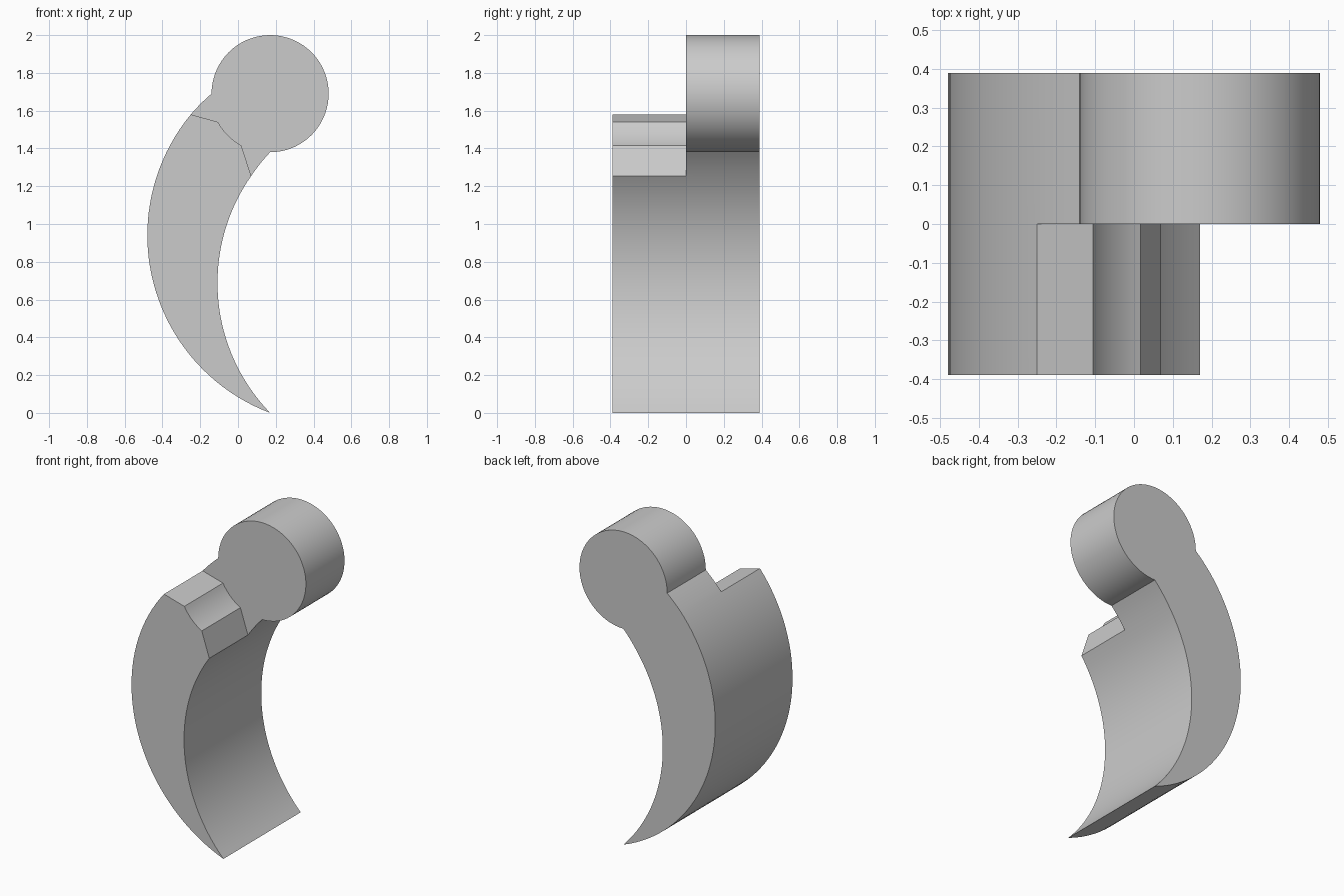
import bpy
import bmesh
from math import atan2, cos, sin, pi, radians

cube = bpy.data.objects.get("Cube")
if cube:
    bpy.data.objects.remove(cube, do_unlink=True)

HALF_DEPTH = 0.39
HEAD = (0.17, 1.69)      # centre of the round knuckle
OUTER = (0.525, 0.94)    # centre of the convex back curve
INNER = (0.88, 0.69)     # centre of the concave inner curve

# Profile corners (x, z)
TIP = (0.17, 0.0)
SHOULDER, THROAT = (-0.25, 1.58), (0.07, 1.255)
NOTCH_A, NOTCH_B = (-0.106, 1.54), (0.017, 1.416)
HEAD_LEFT, HEAD_BOTTOM = (-0.14, 1.69), (0.17, 1.38)


def arc(center, start, end, steps, long_way=False):
    """Points from start to end around a centre, exact at both ends."""
    def polar(p):
        dx, dz = p[0] - center[0], p[1] - center[1]
        return atan2(dz, dx), (dx * dx + dz * dz) ** 0.5
    (a, ra), (b, rb) = polar(start), polar(end)
    sweep = (b - a + pi) % (2 * pi) - pi
    if long_way:
        sweep -= 2 * pi if sweep > 0 else -2 * pi
    pts = [start]
    for i in range(1, steps):
        t = i / steps
        r = ra + (rb - ra) * t
        pts.append((center[0] + r * cos(a + sweep * t),
                    center[1] + r * sin(a + sweep * t)))
    return pts + [end]


# Profile stretches, each running clockwise as seen from the front
back_curve = arc(OUTER, TIP, SHOULDER, 40)
notch = [SHOULDER] + arc(HEAD, NOTCH_A, NOTCH_B, 10) + [THROAT]
inner_curve = arc(INNER, THROAT, TIP, 36)
head = (arc(OUTER, SHOULDER, HEAD_LEFT, 5)
        + arc(HEAD, HEAD_LEFT, HEAD_BOTTOM, 54, long_way=True)[1:]
        + arc(INNER, HEAD_BOTTOM, THROAT, 5)[1:])

front_loop = back_curve[:-1] + notch[:-1] + inner_curve[:-1]
full_loop = back_curve[:-1] + head[:-1] + inner_curve[:-1]
step_loop = head + notch[-2:0:-1]

bm = bmesh.new()
verts = {}


def vert(p, y):
    key = (round(p[0], 5), round(p[1], 5), y)
    if key not in verts:
        verts[key] = bm.verts.new((p[0], y, p[1]))
    return verts[key]


def cap(loop, y):
    bm.faces.new([vert(p, y) for p in loop])


def walls(loop, y0, y1):
    for p, q in zip(loop, loop[1:] + loop[:1]):
        bm.faces.new([vert(p, y0), vert(q, y0), vert(q, y1), vert(p, y1)])


# Front half ends at the notch, rear half carries the round knuckle
cap(front_loop, -HALF_DEPTH)
walls(front_loop, -HALF_DEPTH, 0.0)
cap(step_loop, 0.0)
walls(full_loop, 0.0, HALF_DEPTH)
cap(full_loop, HALF_DEPTH)
bmesh.ops.recalc_face_normals(bm, faces=bm.faces)

mesh = bpy.data.meshes.new("curved_claw")
bm.to_mesh(mesh)
bm.free()
claw = bpy.data.objects.new("curved_claw", mesh)
bpy.context.collection.objects.link(claw)

# Plain grey finish
grey = bpy.data.materials.new("light_grey")
grey.use_nodes = True
color = (0.6, 0.6, 0.6, 1.0)
grey.diffuse_color = color
for node in grey.node_tree.nodes:
    if node.type == 'BSDF_PRINCIPLED':
        node.inputs["Base Color"].default_value = color
mesh.materials.append(grey)

# Smooth curves with crisp edges
bpy.ops.object.select_all(action='DESELECT')
claw.select_set(True)
bpy.context.view_layer.objects.active = claw
bpy.ops.object.shade_smooth_by_angle(angle=radians(25))
